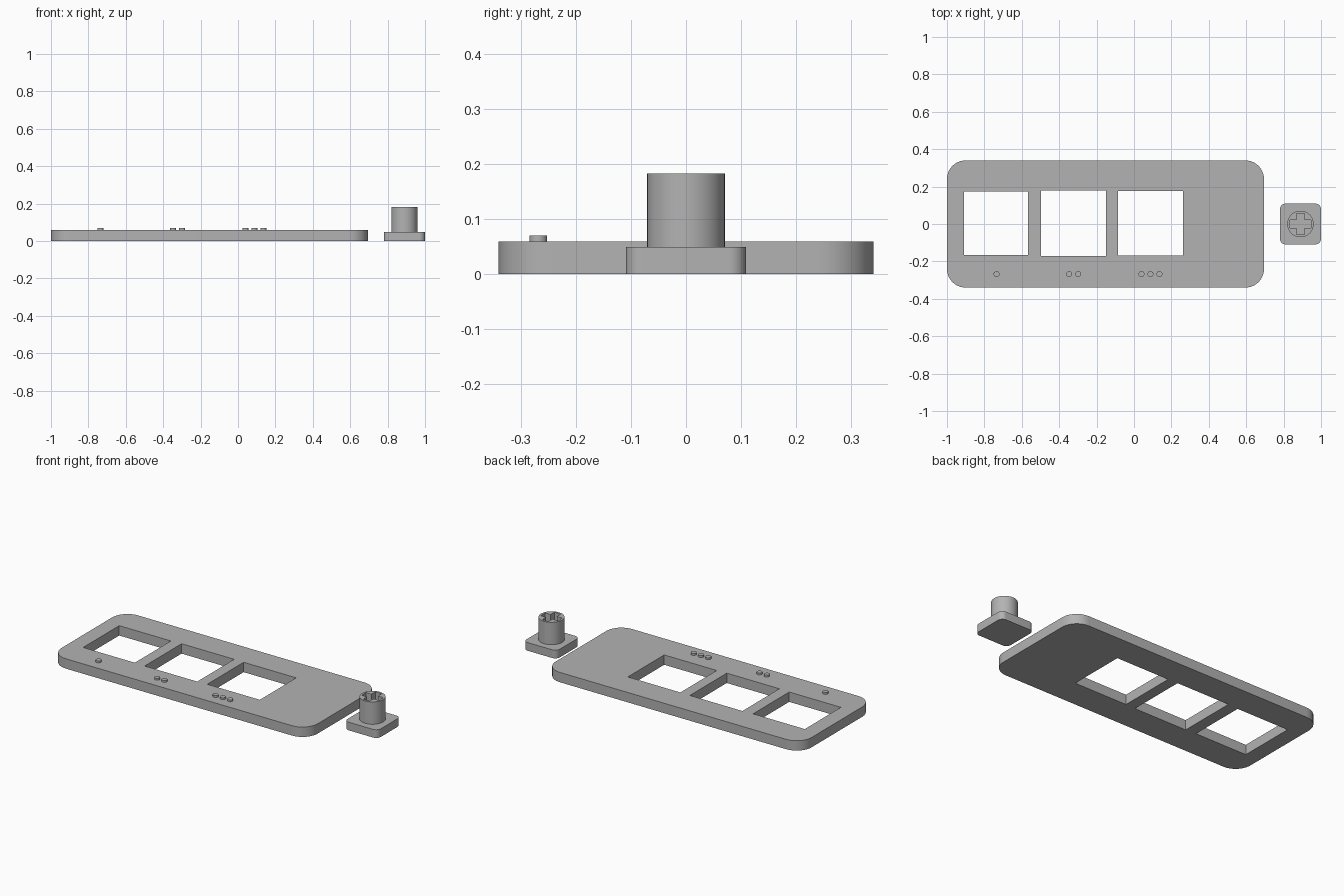
import bpy, bmesh
from math import sin, cos, pi, radians

cube = bpy.data.objects.get("Cube")
if cube:
    bpy.data.objects.remove(cube, do_unlink=True)

grey = bpy.data.materials.new("plain grey")
grey.use_nodes = True
grey.diffuse_color = (0.45, 0.45, 0.45, 1)
grey.node_tree.nodes["Principled BSDF"].inputs["Base Color"].default_value = grey.diffuse_color


def rectangle(x0, x1, y0, y1):
    return [(x0, y0), (x1, y0), (x1, y1), (x0, y1)]


def rounded(x0, x1, y0, y1, r, steps=10):
    corners = [(x1 - r, y1 - r), (x0 + r, y1 - r), (x0 + r, y0 + r), (x1 - r, y0 + r)]
    return [(cx + r * cos((q + i / steps) * pi / 2), cy + r * sin((q + i / steps) * pi / 2))
            for q, (cx, cy) in enumerate(corners) for i in range(steps + 1)]


def circle(cx, cy, r, n=48):
    return [(cx + r * cos(2 * pi * i / n), cy + r * sin(2 * pi * i / n)) for i in range(n)]


def cross(cx, cy, a, w):
    # One arm's three points, turned through four quarters
    pts = []
    c, s = 1, 0
    for _ in range(4):
        for x, y in ((a, -w), (a, w), (w, w)):
            pts.append((cx + x * c - y * s, cy + x * s + y * c))
        c, s = -s, c
    return pts


def slab(name, outline, z0, z1, holes=()):
    """Extrude an outline, with optional holes, from z0 to z1."""
    bm = bmesh.new()
    edges = []
    for loop in [outline, *holes]:
        vs = [bm.verts.new((x, y, z0)) for x, y in loop]
        edges += [bm.edges.new((v, vs[i - 1])) for i, v in enumerate(vs)]
    if holes:
        bmesh.ops.triangle_fill(bm, edges=edges, use_beauty=True)
    else:
        bm.faces.new(vs)
    ext = bmesh.ops.extrude_face_region(bm, geom=bm.faces[:], use_keep_orig=True)
    top = [g for g in ext["geom"] if isinstance(g, bmesh.types.BMVert)]
    bmesh.ops.translate(bm, verts=top, vec=(0, 0, z1 - z0))
    bmesh.ops.recalc_face_normals(bm, faces=bm.faces[:])
    mesh = bpy.data.meshes.new(name)
    bm.to_mesh(mesh)
    bm.free()
    mesh.materials.append(grey)
    obj = bpy.data.objects.new(name, mesh)
    bpy.context.collection.objects.link(obj)
    bpy.ops.object.select_all(action="DESELECT")
    obj.select_set(True)
    bpy.context.view_layer.objects.active = obj
    bpy.ops.object.shade_smooth_by_angle(angle=radians(30))
    return obj


# Flat plate with three square windows
PLATE_TOP = 0.059
windows = [rectangle(-0.908, -0.566, -0.167, 0.174),
           rectangle(-0.498, -0.15, -0.171, 0.178),
           rectangle(-0.086, 0.262, -0.168, 0.176)]
slab("plate", rounded(-1, 0.695, -0.34, 0.34, 0.1), 0, PLATE_TOP, windows)

# Groups of one, two and three marker dots below the windows
for count, start in ((1, -0.735), (2, -0.347), (3, 0.04)):
    for i in range(count):
        slab(f"marker_dot_{count}_{i + 1}", circle(start + 0.048 * i, -0.268, 0.016, 24),
             PLATE_TOP, 0.07)

# Separate key: rounded base and round stem with a cross-shaped socket
BASE_TOP = 0.049
slab("key_base", rounded(0.78, 1, -0.109, 0.109, 0.03), 0, BASE_TOP)
slab("key_stem", circle(0.89, 0, 0.0705), BASE_TOP, 0.183, [cross(0.89, 0, 0.057, 0.021)])
